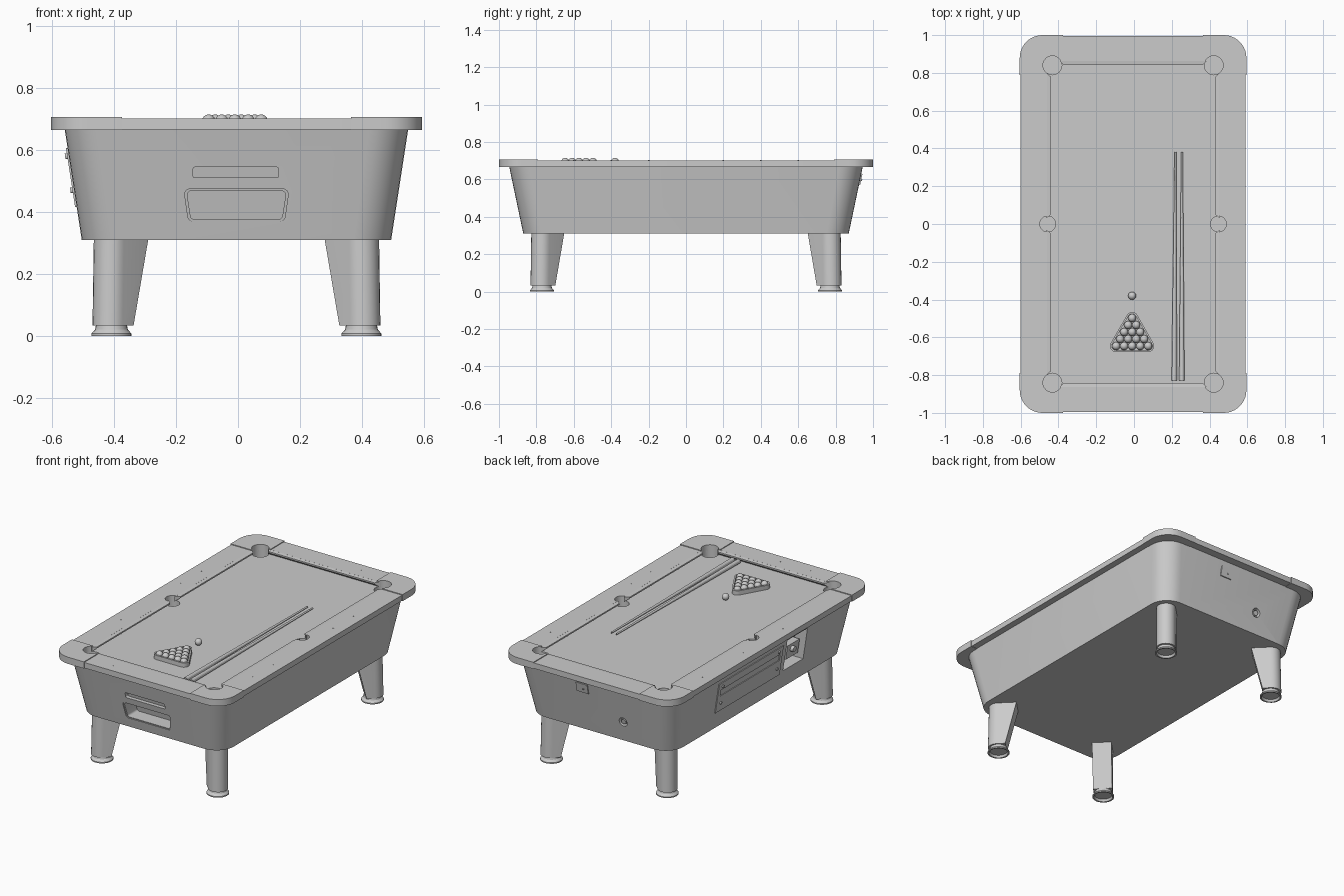
import bpy, bmesh
from math import pi, cos, sin, sqrt
from mathutils import Vector

if "Cube" in bpy.data.objects:
    bpy.data.objects.remove(bpy.data.objects["Cube"])

X0 = -0.005          # table centre line
FELT, RAIL = 0.673, 0.702


def smooth(ob):
    bpy.ops.object.select_all(action='DESELECT')
    ob.select_set(True)
    bpy.context.view_layer.objects.active = ob
    bpy.ops.object.shade_smooth_by_angle(angle=0.5)


def finish(name, bm):
    bmesh.ops.recalc_face_normals(bm, faces=bm.faces[:])
    me = bpy.data.meshes.new(name)
    bm.to_mesh(me)
    bm.free()
    ob = bpy.data.objects.new(name, me)
    bpy.context.collection.objects.link(ob)
    smooth(ob)
    return ob


def loft(name, rings):
    """Capped skin through rings with equal point counts."""
    bm = bmesh.new()
    vs = [[bm.verts.new(p) for p in r] for r in rings]
    n = len(vs[0])
    for a, b in zip(vs, vs[1:]):
        for i in range(n):
            bm.faces.new((a[i], a[(i + 1) % n], b[(i + 1) % n], b[i]))
    bm.faces.new(vs[0][::-1])
    bm.faces.new(vs[-1])
    return finish(name, bm)


def rounded(pts, r, seg=8):
    """Convex polygon with every corner rounded."""
    out, n = [], len(pts)
    for i in range(n):
        p = Vector(pts[i])
        a = (Vector(pts[i - 1]) - p).normalized()
        b = (Vector(pts[(i + 1) % n]) - p).normalized()
        half = a.angle(b) / 2
        c = p + (a + b).normalized() * r / sin(half)
        t = r / (sin(half) / cos(half))
        u, v = (p + a * t - c).normalized(), (p + b * t - c).normalized()
        for k in range(seg + 1):
            out.append(c + u.slerp(v, k / seg) * r)
    return out


def rect(hx, hy, cx=0, cy=0):
    return [(cx - hx, cy - hy), (cx + hx, cy - hy), (cx + hx, cy + hy), (cx - hx, cy + hy)]


def slab(name, pts, z0, z1):
    return loft(name, [[(p[0], p[1], z) for p in pts] for z in (z0, z1)])


# Mappings from flat (u, z, depth) onto the sloping body walls; depth goes inward
def front(u, z, d): return (u, -(0.87 + (z - 0.31) * 0.211) + d, z)
def back(u, z, d): return (u, 0.87 + (z - 0.31) * 0.211 - d, z)
def left(u, z, d): return (X0 - (0.5 + (z - 0.31) * 0.155) + d, u, z)


def on_wall(name, wall, pts, d0, d1):
    return loft(name, [[wall(p[0], p[1], d) for p in pts] for d in (d0, d1)])


def circle(cx, cy, r, n=24):
    return [(cx + r * cos(2 * pi * i / n), cy + r * sin(2 * pi * i / n)) for i in range(n)]


def cut(ob, cutter):
    m = ob.modifiers.new("cut", 'BOOLEAN')
    m.operation, m.solver, m.object = 'DIFFERENCE', 'EXACT', cutter
    bpy.context.view_layer.objects.active = ob
    bpy.ops.object.modifier_apply(modifier=m.name)
    bpy.data.objects.remove(cutter)
    smooth(ob)


corners = [(sx, sy) for sx in (-1, 1) for sy in (-1, 1)]
pockets = [(X0 + sx * 0.427, sy * 0.84, 0.05) for sx, sy in corners]
pockets += [(X0 + sx * 0.452, 0, 0.042) for sx in (-1, 1)]


def cut_pockets(ob):
    for x, y, r in pockets:
        cut(ob, slab("pocket_cutter", circle(x, y, r), 0.58, 0.8))


# Tapered body with rounded corners
body = loft("table_body", [[(p[0], p[1], z) for p in rounded(rect(hx, hy, X0), r)]
                           for hx, hy, r, z in ((0.5, 0.87, 0.12, 0.31), (0.555, 0.945, 0.125, 0.667))])
cut_pockets(body)

# Ball return tray and slot in the front, with a shallow rim
tray = [(-0.16, 0.37), (0.15, 0.37), (0.165, 0.475), (-0.175, 0.475)]
tray_in = [(-0.152, 0.376), (0.142, 0.376), (0.156, 0.469), (-0.166, 0.469)]
cut(body, on_wall("tray_rim_cutter", front, rounded(tray, 0.018), -0.05, 0.005))
cut(body, on_wall("tray_cutter", front, rounded(tray_in, 0.014), -0.05, 0.1))
cut(body, on_wall("slot_cutter", front, rounded(rect(0.138, 0.017, -0.007, 0.528), 0.006), -0.05, 0.025))

# Coin window in the left side, lock hole in the back
cut(body, on_wall("window_cutter", left, rect(0.1, 0.1, -0.32, 0.525), -0.05, 0.08))
cut(body, on_wall("lock_cutter", back, circle(-0.19, 0.44, 0.028), -0.05, 0.03))
on_wall("back_lock", back, circle(-0.19, 0.44, 0.016, 16), 0.004, 0.032)
on_wall("back_latch_plate", back, rect(0.04, 0.03, 0.07, 0.6), -0.006, 0.01)
on_wall("back_latch_pin", back, circle(0.06, 0.595, 0.005, 10), -0.012, 0.01)

# Coin mechanism and service door on the left side
on_wall("coin_box", left, rect(0.06, 0.045, -0.34, 0.51), 0.03, 0.082)
on_wall("coin_knob", left, circle(-0.33, 0.52, 0.018, 16), 0.01, 0.04)
door = on_wall("service_door", left, rect(0.32, 0.095, 0.14, 0.512), -0.005, 0.01)
cut(door, on_wall("door_groove_cutter", left, rect(0.295, 0.02, 0.14, 0.54), -0.03, 0.001))
for i, (y, z) in enumerate(((0.42, 0.58), (-0.14, 0.58), (0.42, 0.47), (-0.14, 0.47))):
    on_wall(f"door_lock_{i}", left, circle(y, z, 0.009, 12), -0.012, 0.01)

# Playing surface
felt = slab("playing_surface", rect(0.47, 0.875, X0), 0.66, FELT)
cut_pockets(felt)

# Top rail
rail = slab("top_rail", rounded(rect(0.596, 0.996, X0), 0.12), 0.667, RAIL)
cut(rail, slab("rail_opening_cutter", rect(0.456, 0.862, X0), 0.6, 0.8))
cut_pockets(rail)

# Raised corner caps
arc = [(0.48 + 0.12 * sin(a * pi / 20), 0.88 + 0.12 * cos(a * pi / 20)) for a in range(11)]
cap = [(0.37, 1.0)] + arc + [(0.6, 0.79), (0.456, 0.79), (0.456, 0.862), (0.37, 0.862)]
for i, (sx, sy) in enumerate(corners):
    ob = slab(f"corner_cap_{i}", [(X0 + sx * x, sy * y) for x, y in cap], 0.665, 0.707)
    x, y, r = next(p for p in pockets if p[0] * sx > 0 and p[1] * sy > 0)
    cut(ob, slab("cap_pocket_cutter", circle(x, y, r), 0.58, 0.8))


# Cushions with mitred ends; (offset from wall line, height, end trim)
def cushion(name, place, a, b, wall, nose):
    sec = [(wall, RAIL, 0), (nose, RAIL - 0.003, 0.022), (nose, RAIL - 0.012, 0.022), (wall, FELT - 0.002, 0)]
    loft(name, [[place(o, a + t, z) for o, z, t in sec], [place(o, b - t, z) for o, z, t in sec]])


for i, (sx, sy) in enumerate(corners):
    cushion(f"side_cushion_{i}", lambda o, u, z: (X0 + sx * o, sy * u, z), 0.03, 0.80, 0.458, 0.434)
for sy in (-1, 1):
    cushion("end_cushion", lambda o, u, z: (X0 + u, sy * o, z), -0.39, 0.39, 0.864, 0.842)

# Sight dots on the rails
dots = [(X0 + sx * 0.53, sy * y) for sx, sy in corners for y in (0.2, 0.4, 0.6)]
dots += [(X0 + x, sy * 0.935) for x in (-0.21, 0, 0.21) for sy in (-1, 1)]
for x, y in dots:
    slab("rail_sight", circle(x, y, 0.004, 8), RAIL - 0.001, RAIL + 0.0008)

# Legs: diagonal tapered slabs, rounded outside, on flared feet
W = 0.057
foot = [(0.05, 0.014), (0.056, 0), (0.065, 0), (0.065, 0.007), (0.053, 0.02), (0.05, 0.036)]
for i, (sx, sy) in enumerate(corners):
    c = Vector((X0 + sx * 0.404, sy * 0.77))
    o, t = Vector((sx, sy)) / sqrt(2), Vector((-sy, sx)) / sqrt(2)
    rings = []
    for d, z, out in ((0.05, 0.033, 0.006), (0.112, 0.315, 0)):
        q = c + o * out
        pts = [q + W * (cos(a) * o + sin(a) * t) for a in (-pi / 2 + k * pi / 12 for k in range(13))]
        pts += [q - d * o + W * t, q - d * o - W * t]
        rings.append([(p.x, p.y, z) for p in pts])
    loft(f"leg_{i}", rings)
    loft(f"foot_{i}", [[(x, y, z) for x, y in circle(c.x, c.y, r)] for r, z in foot])

# Balls in the triangle, plus the cue ball
spots = [(-0.01 + (k - row / 2) * 0.0425, -0.498 - row * 0.037) for row in range(5) for k in range(row + 1)]
for i, (x, y) in enumerate(spots + [(-0.01, -0.38)]):
    bm = bmesh.new()
    bmesh.ops.create_uvsphere(bm, u_segments=20, v_segments=12, radius=0.0212)
    bmesh.ops.translate(bm, verts=bm.verts[:], vec=(x, y, FELT + 0.0212))
    finish("cue_ball" if i == 15 else f"ball_{i}", bm)


# Triangle rack
def triangle(off):
    s, cy = (0.0493 + off) / 0.0493, -0.498 - 0.0987
    pts = [(-0.01 + x * s, cy + y * s) for x, y in ((-0.085, -0.0493), (0.085, -0.0493), (0, 0.0987))]
    return rounded(pts, off)


rack = slab("triangle_rack", triangle(0.032), FELT, FELT + 0.027)
cut(rack, slab("rack_cutter", triangle(0.0225), 0.6, 0.8))

# Two cues lying along the right side
for i, (xa, xb) in enumerate(((0.213, 0.219), (0.253, 0.254))):
    rings = []
    for f, r in ((0, 0.014), (0.3, 0.0115), (0.6, 0.008), (1, 0.005)):
        x, y = xa + (xb - xa) * f, -0.828 + 1.208 * f
        rings.append([(p[0], y, p[1]) for p in circle(x, FELT + 0.014, r, 12)])
    loft(f"cue_{i}", rings)
